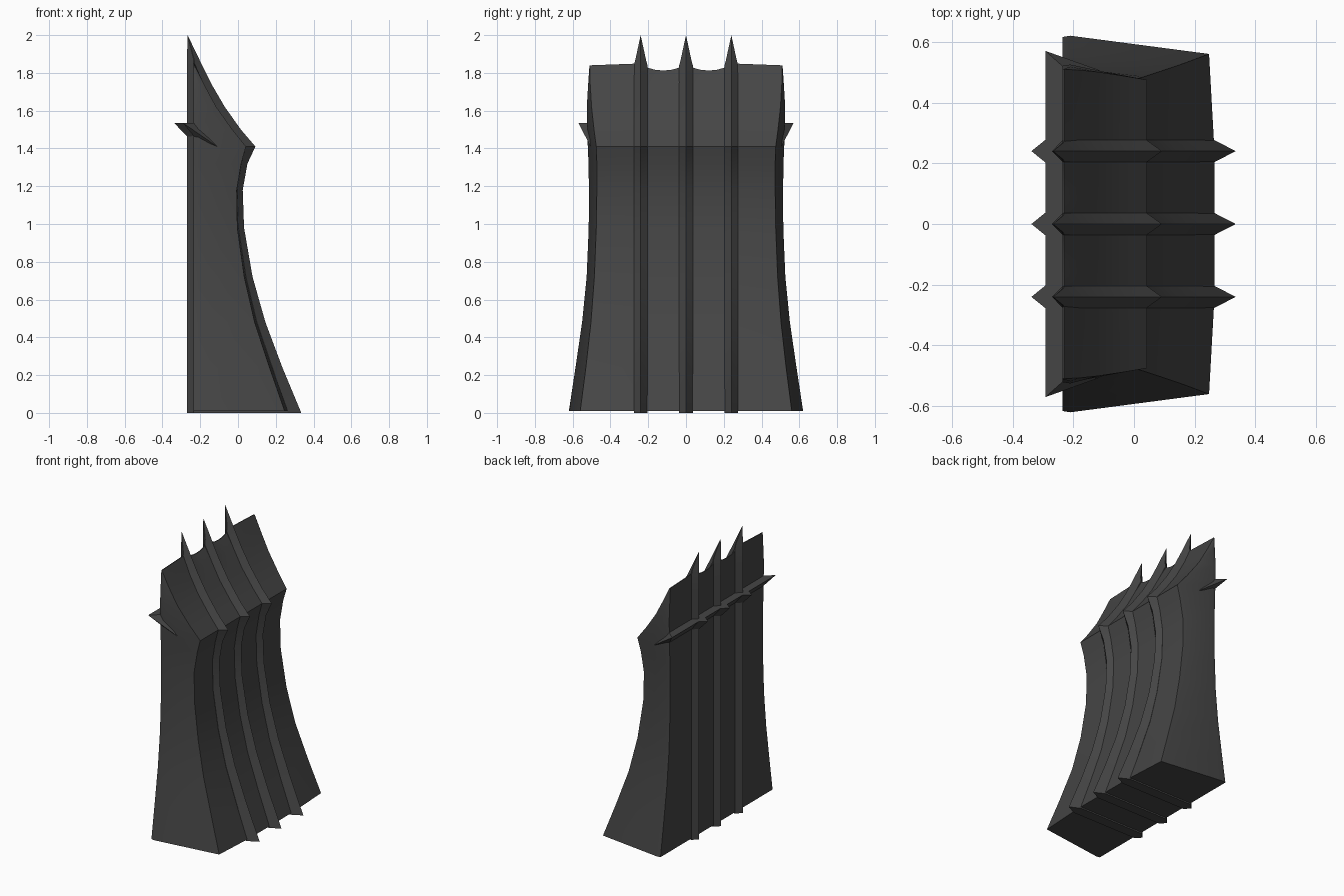
import bpy, bmesh

if "Cube" in bpy.data.objects:
    bpy.data.objects.remove(bpy.data.objects["Cube"])

mat = bpy.data.materials.new("dark charcoal")
mat.diffuse_color = (0.06, 0.06, 0.06, 1)
mat.use_nodes = True
mat.node_tree.nodes["Principled BSDF"].inputs["Base Color"].default_value = mat.diffuse_color

BACK = -0.235
RIBS = (-0.24, 0.0, 0.24)


def make(name, bm):
    bmesh.ops.recalc_face_normals(bm, faces=bm.faces)
    me = bpy.data.meshes.new(name)
    bm.to_mesh(me)
    bm.free()
    me.materials.append(mat)
    ob = bpy.data.objects.new(name, me)
    bpy.context.collection.objects.link(ob)
    bpy.ops.object.select_all(action='DESELECT')
    bpy.context.view_layer.objects.active = ob
    ob.select_set(True)
    bpy.ops.object.shade_smooth_by_angle(angle=0.45)
    return ob


def bridge(bm, a, b):
    n = len(a)
    for i in range(n):
        j = (i + 1) % n
        bm.faces.new((a[i], a[j], b[j], b[i]))


# Profile: height, front face x, back half width, front half width
LEVELS = [
    (0.01, 0.265, 0.62, 0.56), (0.24, 0.182, 0.585, 0.53),
    (0.48, 0.10, 0.55, 0.503), (0.72, 0.042, 0.526, 0.485),
    (0.98, 0.002, 0.515, 0.475), (1.18, -0.004, 0.514, 0.472),
    (1.32, 0.018, 0.516, 0.472), (1.41, 0.042, 0.52, 0.475),
    (1.50, -0.03, 0.522, 0.487), (1.62, -0.115, 0.525, 0.50),
    (1.74, -0.18, 0.518, 0.507), (1.84, -0.23, 0.511, 0.509)]

# Wall body, lofted, with a scalloped top edge between the ribs
COLS = [-0.24, -0.2, -0.16, -0.12, -0.08, -0.04, 0,
        0.04, 0.08, 0.12, 0.16, 0.2, 0.24]
bm = bmesh.new()
rings = []
for k, (z, fx, wb, wf) in enumerate(LEVELS):
    ys = [-wf] + COLS + [wf]

    def top(y):
        if k < len(LEVELS) - 1 or abs(y) > 0.3:
            return z
        d = abs(abs(y) - 0.12) / 0.12
        return 1.813 + 0.037 * d ** 2.5
    edge = fx - 0.018 * (1 - min(z, 1.4) / 1.4)
    sx = min(-0.21, fx)
    pts = [(edge if abs(y) > 0.3 else fx, y, top(y)) for y in ys]
    pts.append((sx, wb, z))
    yb = [wb - 0.004] + COLS[::-1] + [-wb + 0.004]
    pts += [(BACK, y, top(y)) for y in yb]
    pts.append((sx, -wb, z))
    rings.append([bm.verts.new(p) for p in pts])
for a, b in zip(rings, rings[1:]):
    bridge(bm, a, b)
bm.faces.new(rings[0])
t = rings[-1]
n = len(COLS) + 2
for i in range(n - 1):
    bm.faces.new((t[i], t[i + 1], t[2 * n - 1 - i], t[2 * n - i]))
bm.faces.new((t[n - 1], t[n], t[n + 1]))
bm.faces.new((t[0], t[2 * n], t[2 * n + 1]))
make("wall_body", bm)

# Vertical ribs with a pointed ridge front and back, ending in spikes
RIDGE = [0.335, 0.235, 0.145, 0.077, 0.032, 0.025, 0.05, 0.092,
         0.015, -0.07, -0.14, -0.19]
for num, y in enumerate(RIBS):
    bm = bmesh.new()
    rows = []
    data = [(l[0], l[1], r, 0.036) for l, r in zip(LEVELS, RIDGE)]
    data[0] = (0.0,) + data[0][1:]
    data.append((1.87, -0.232, -0.204, 0.028))
    for z, fx, rx, w in data:
        rows.append([bm.verts.new(p) for p in (
            (-0.27, y, z), (BACK, y - w, z), (fx, y - w, z),
            (rx, y, z), (fx, y + w, z), (BACK, y + w, z))])
    for a, b in zip(rows, rows[1:]):
        bridge(bm, a, b)
    bm.faces.new(rows[0])
    tip = bm.verts.new((-0.267, y, 2.0))
    for i in range(6):
        bm.faces.new((rows[-1][i], rows[-1][(i + 1) % 6], tip))
    make("rib_%d" % (num + 1), bm)

# Horizontal rail across the back, jutting out where it crosses the ribs
bm = bmesh.new()
stations = [(-0.57, 0)]
for y in RIBS:
    stations += [(y - 0.037, 0), (y, 0.046), (y + 0.037, 0)]
stations.append((0.57, 0))
rows = []
for y, out in stations:
    yi = max(-0.515, min(0.515, y))
    rows.append([bm.verts.new(p) for p in (
        (BACK + 0.005 - out * 0.7, yi, 1.535),
        (-0.292 - out, y, 1.535),
        (BACK + 0.005 - out * 0.8, yi, 1.46))])
for a, b in zip(rows, rows[1:]):
    bridge(bm, a, b)
# Tapered ends wrapping round the sides
for row, s in ((rows[0], -1), (rows[-1], 1)):
    p = bm.verts.new((-0.11, s * 0.505, 1.41))
    for i in range(3):
        bm.faces.new((row[i], row[(i + 1) % 3], p))
make("back_rail", bm)
